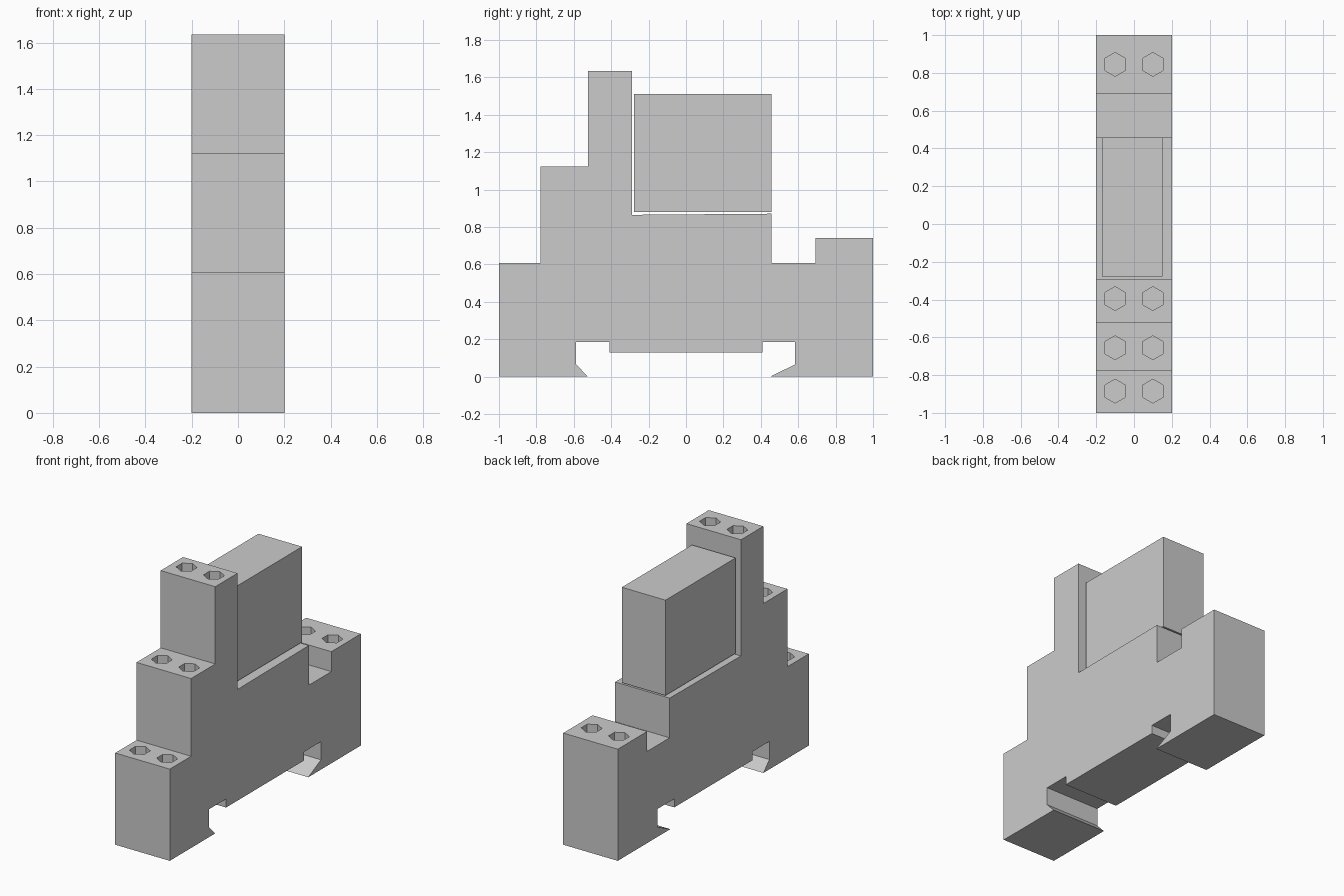
import bpy, bmesh
from math import radians
from mathutils import Matrix

if "Cube" in bpy.data.objects:
    bpy.data.objects.remove(bpy.data.objects["Cube"])

def make_object(name, bm):
    bmesh.ops.recalc_face_normals(bm, faces=bm.faces)
    mesh = bpy.data.meshes.new(name)
    bm.to_mesh(mesh)
    bm.free()
    obj = bpy.data.objects.new(name, mesh)
    bpy.context.collection.objects.link(obj)
    return obj

def extrude_profile(name, points, x0, x1):
    """Extrude a (y, z) outline along x."""
    bm = bmesh.new()
    face = bm.faces.new([bm.verts.new((x0, y, z)) for y, z in points])
    new = bmesh.ops.extrude_face_region(bm, geom=[face])["geom"]
    verts = [v for v in new if isinstance(v, bmesh.types.BMVert)]
    bmesh.ops.translate(bm, verts=verts, vec=(x1 - x0, 0, 0))
    return make_object(name, bm)

# Stepped socket body with the rail notch underneath
socket = extrude_profile("socket_body", [
    (-1, 0), (-0.525, 0), (-0.587, 0.065), (-0.587, 0.185), (-0.41, 0.185),
    (-0.41, 0.128), (0.408, 0.128), (0.408, 0.185), (0.583, 0.185),
    (0.583, 0.065), (0.45, 0), (1, 0), (1, 0.74), (0.692, 0.74),
    (0.692, 0.608), (0.457, 0.608), (0.457, 0.871), (-0.29, 0.865),
    (-0.29, 1.635), (-0.524, 1.635), (-0.524, 1.123), (-0.777, 1.123),
    (-0.777, 0.608), (-1, 0.608)], -0.2, 0.2)

# Hexagonal screw wells, two per terminal step
DEPTH = 0.08
bm = bmesh.new()
for y, top in ((-0.885, 0.608), (-0.655, 1.123), (-0.395, 1.635), (0.845, 0.74)):
    for x in (-0.1, 0.1):
        bmesh.ops.create_cone(
            bm, cap_ends=True, segments=6, radius1=0.063, radius2=0.063,
            depth=2 * DEPTH,
            matrix=Matrix.Translation((x, y, top)))
cutter = make_object("screw_well_cutter", bm)
cutter.hide_render = True

mod = socket.modifiers.new("screw_wells", "BOOLEAN")
mod.operation = "DIFFERENCE"
mod.solver = "EXACT"
mod.object = cutter
bpy.context.view_layer.objects.active = socket
bpy.ops.object.modifier_apply(modifier=mod.name)
bpy.data.objects.remove(cutter)

# Plug-in relay block, sitting just clear of the socket
extrude_profile("relay_block", [
    (-0.277, 0.88), (0.457, 0.88), (0.457, 1.512), (-0.277, 1.512)], -0.17, 0.15)
